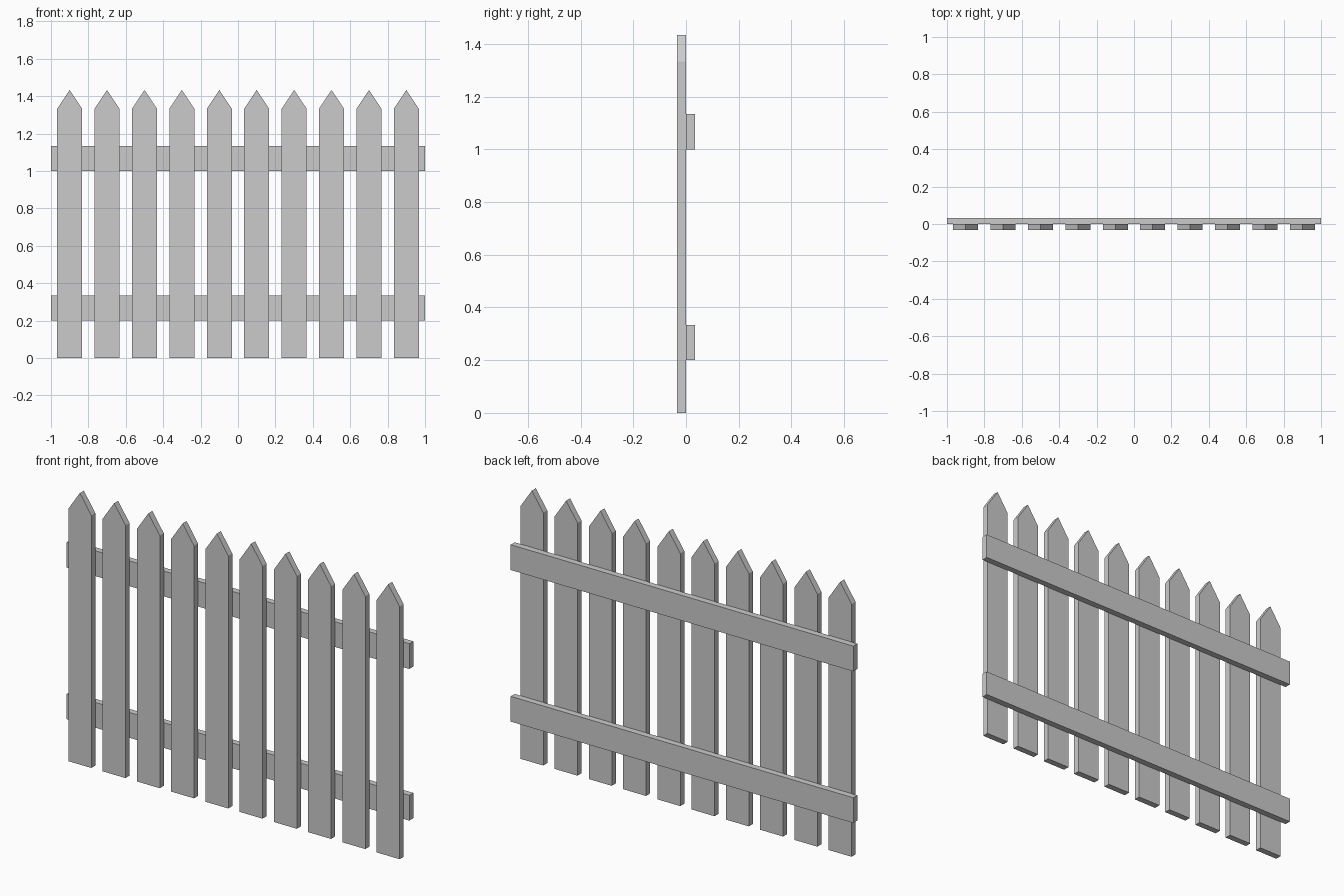
import bpy
import bmesh

if "Cube" in bpy.data.objects:
    bpy.data.objects.remove(bpy.data.objects["Cube"])

THICK = 1 / 30     # board thickness
WIDTH = 2 / 15     # board width


def board(name, profile, y0, x=0.0):
    """Extrude a front-view (x, z) outline along y into a flat board."""
    bm = bmesh.new()
    face = bm.faces.new([bm.verts.new((px, 0, pz)) for px, pz in profile])
    ext = bmesh.ops.extrude_face_region(bm, geom=[face])
    verts = [v for v in ext["geom"] if isinstance(v, bmesh.types.BMVert)]
    bmesh.ops.translate(bm, verts=verts, vec=(0, THICK, 0))
    bmesh.ops.recalc_face_normals(bm, faces=bm.faces[:])
    mesh = bpy.data.meshes.new(name)
    bm.to_mesh(mesh)
    bm.free()
    obj = bpy.data.objects.new(name, mesh)
    obj.location = (x, y0, 0)
    bpy.context.collection.objects.link(obj)
    return obj


# Pointed pickets along the front
h = WIDTH / 2
picket = [(-h, 0), (h, 0), (h, 1.333), (0, 1.433), (-h, 1.333)]
for i in range(10):
    board(f"picket_{i + 1}", picket, -THICK, -0.9 + 0.2 * i)

# Horizontal rails behind the pickets
for name, z in (("lower_rail", 0.2), ("upper_rail", 1.0)):
    board(name, [(-1, z), (1, z), (1, z + WIDTH), (-1, z + WIDTH)], 0)
